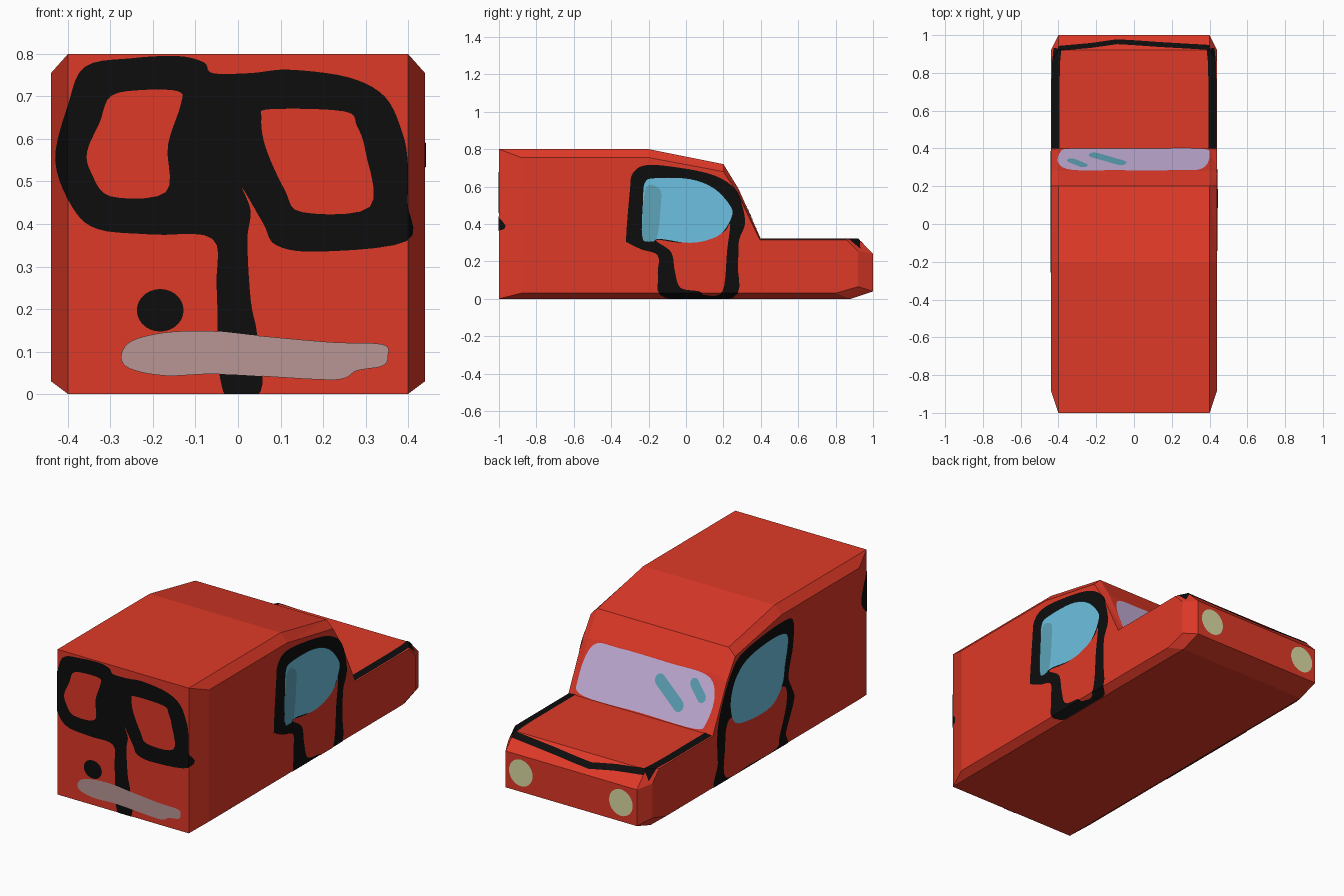
import bpy, bmesh, math
from mathutils import Vector
from mathutils.bvhtree import BVHTree

if "Cube" in bpy.data.objects:
    bpy.data.objects.remove(bpy.data.objects["Cube"])


def material(name, r, g, b):
    m = bpy.data.materials.new(name)
    m.diffuse_color = (r, g, b, 1)
    m.use_nodes = True
    m.node_tree.nodes["Principled BSDF"].inputs["Base Color"].default_value = m.diffuse_color
    return m


RED = material("red paint", .74, .041, .021)
BLACK = material("black line", .004, .004, .004)
BLUE = material("window blue", .15, .53, .75)
TEAL = material("glass streak", .11, .37, .48)
LILAC = material("windscreen lilac", .57, .44, .71)
GREY = material("bumper grey", .48, .30, .30)
CREAM = material("headlight cream", .71, .71, .37)


def add_object(name, bm, mat):
    me = bpy.data.meshes.new(name)
    bm.to_mesh(me)
    me.materials.append(mat)
    ob = bpy.data.objects.new(name, me)
    bpy.context.collection.objects.link(ob)
    return ob


# Van body: wide core profile with smaller side profiles, giving chamfered sides
core = [(-1, 0), (-1, .8), (-.2, .8), (.2, .72), (.28, .59), (.4, .32),
        (.92, .32), (1, .24), (1, .04), (.88, 0)]
side = [(-.88, .03), (-.88, .755), (-.2, .755), (.2, .68), (.275, .565), (.395, .315),
        (.86, .315), (.92, .255), (.92, .065), (.8, .03)]
body = bmesh.new()
rings = [[body.verts.new((x, y, z)) for y, z in prof]
         for x, prof in ((-.44, side), (-.4, core), (.4, core), (.44, side))]
for a, b in zip(rings, rings[1:]):
    for i in range(len(a)):
        j = (i + 1) % len(a)
        body.faces.new((a[i], a[j], b[j], b[i]))
body.faces.new(rings[0])
body.faces.new(rings[-1])
bmesh.ops.recalc_face_normals(body, faces=body.faces[:])
bmesh.ops.triangulate(body, faces=body.faces[:])
add_object("van_body", body, RED)
tree = BVHTree.FromBMesh(body)
creases = [(e.verts[0].co.copy(), e.verts[1].co.copy()) for e in body.edges]

# Each view: how a flat drawing maps to space, and the projection direction
VIEWS = {
    "rear": (lambda a, b: Vector((a, -2, b)), Vector((0, 1, 0))),
    "front": (lambda a, b: Vector((a, 2, b)), Vector((0, -1, 0))),
    "right": (lambda a, b: Vector((2, a, b)), Vector((-1, 0, 0))),
    "left": (lambda a, b: Vector((-2, a, b)), Vector((1, 0, 0))),
    "top": (lambda a, b: Vector((a, b, 2)), Vector((0, 0, -1))),
}


def smooth(pts, n=5):
    """Closed rounded outline through the points."""
    out, k = [], len(pts)
    for i in range(k):
        p0, p1, p2, p3 = (Vector(pts[(i + d) % k]) for d in (-1, 0, 1, 2))
        for s in range(n):
            t = s / n
            out.append(.5 * (2 * p1 + (p2 - p0) * t + (2 * p0 - 5 * p1 + 4 * p2 - p3) * t * t
                             + (3 * p1 - p0 - 3 * p2 + p3) * t ** 3))
    return out


def ellipse(cx, cy, rx, ry, n=28):
    return [(cx + rx * math.cos(i * math.tau / n), cy + ry * math.sin(i * math.tau / n))
            for i in range(n)]


def stroke(pts, width):
    """Outline of a brush line along an open path."""
    pts = [Vector(p) for p in pts]
    left, right = [], []
    for i, p in enumerate(pts):
        d = (pts[min(i + 1, len(pts) - 1)] - pts[max(i - 1, 0)]).normalized()
        n = Vector((-d.y, d.x)) * width / 2
        left.append(p + n)
        right.append(p - n)
    return left + right[::-1]


def capsule(a, b, r, n=8):
    a, b = Vector(a), Vector(b)
    ang = math.atan2(b.y - a.y, b.x - a.x)
    return [c + r * Vector((math.cos(t), math.sin(t)))
            for c, start in ((b, ang - math.pi / 2), (a, ang + math.pi / 2))
            for t in (start + math.pi * i / n for i in range(n + 1))]


def plate(name, view, outline, mat, layer=1):
    """Thin painted patch, cut along the body creases and laid on the body."""
    place, d = VIEWS[view]
    bm = bmesh.new()
    f = bm.faces.new([bm.verts.new(place(p[0], p[1])) for p in outline])
    f.normal_update()
    if f.normal.dot(d) > 0:
        f.normal_flip()
    bmesh.ops.triangulate(bm, faces=[f])
    for a, b in creases:
        n = (b - a).cross(d)
        if n.length > 1e-4:
            bmesh.ops.bisect_plane(bm, geom=bm.verts[:] + bm.edges[:] + bm.faces[:],
                                   dist=1e-5, plane_co=a, plane_no=n.normalized())
    for v in bm.verts:
        p = v.co.copy()
        centre = Vector((0, 0, .3))
        centre -= d * (centre - p).dot(d)
        for _ in range(25):
            hit = tree.ray_cast(p, d)[0]
            if hit:
                v.co = hit - d * .0026 * layer
                break
            p = p.lerp(centre, .006)
    add_object(name, bm, mat)


# Rear doors: black frame lines, panes, handle and bumper
plate("rear_door_lines", "rear", smooth([
    (-.43, .55), (-.40, .68), (-.36, .77), (-.25, .79), (-.14, .795), (-.08, .78), (-.06, .755),
    (.03, .755), (.12, .763), (.26, .745), (.345, .70), (.385, .62), (.399, .55), (.399, .45),
    (.397, .36), (.19, .335), (.09, .35), (.06, .40), (.01, .485), (.03, .43), (.022, .36),
    (.03, .22), (.045, .14), (.053, .005), (-.035, .005), (-.05, .245), (-.06, .365),
    (-.20, .375), (-.33, .388), (-.39, .44)]), BLACK)
plate("rear_left_pane", "rear", smooth([
    (-.30, .70), (-.23, .715), (-.14, .712), (-.135, .68), (-.165, .585), (-.17, .475),
    (-.30, .465), (-.345, .52), (-.355, .57), (-.325, .64)]), RED, 2)
plate("rear_right_pane", "rear", smooth([
    (.055, .65), (.075, .67), (.25, .665), (.28, .63), (.30, .57), (.31, .44),
    (.15, .428), (.11, .48), (.065, .58)]), RED, 2)
plate("rear_door_handle", "rear", ellipse(-.183, .197, .055, .05), BLACK)
plate("rear_bumper", "rear", smooth([
    (-.275, .09), (-.25, .125), (-.17, .145), (-.06, .148), (.05, .137), (.22, .122),
    (.34, .117), (.353, .09), (.34, .066), (.28, .055), (.25, .037), (.19, .034),
    (-.04, .047), (-.17, .043), (-.255, .06)]), GREY, 2)

# Right door: black frame, red lower panel, window with streak
plate("right_door_frame", "right", smooth([
    (-.32, .33), (-.30, .58), (-.285, .67), (-.21, .715), (-.03, .70), (.15, .66), (.26, .59),
    (.30, .50), (.315, .40), (.283, .31), (.277, .18), (.25, .005), (-.11, .005),
    (-.15, .12), (-.15, .23), (-.24, .265), (-.31, .30)]), BLACK)
plate("right_door_panel", "right", smooth([
    (-.16, .315), (0, .30), (.19, .35), (.235, .40), (.22, .26), (.195, .04), (.10, .02),
    (.07, .04), (-.03, .06), (-.06, .15), (-.08, .25)]), RED, 2)
plate("right_window", "right", smooth([
    (-.235, .34), (-.23, .52), (-.22, .62), (-.165, .645), (.02, .64), (.15, .59),
    (.235, .50), (.245, .44), (.19, .35), (.10, .31), (0, .30), (-.14, .32), (-.20, .305)]),
    BLUE, 3)
plate("right_window_streak", "right", smooth([
    (-.215, .59), (-.14, .585), (-.135, .50), (-.155, .33), (-.20, .307), (-.234, .34)]), TEAL, 3.5)

# Left door, drawn a little differently
plate("left_door_frame", "left", smooth([
    (-.30, .69), (-.2, .715), (0, .70), (.17, .665), (.26, .57), (.33, .43), (.36, .30),
    (.355, .15), (.35, .005), (-.21, .005), (-.24, .1), (-.31, .25), (-.29, .32),
    (-.26, .4), (-.30, .55)]), BLACK)
plate("left_door_panel", "left", smooth([
    (-.21, .36), (0, .32), (.22, .36), (.28, .33), (.295, .22), (.29, .05), (.08, .04),
    (-.15, .04), (-.18, .1), (-.24, .26)]), RED, 2)
plate("left_window", "left", smooth([
    (-.25, .62), (-.15, .66), (.08, .64), (.2, .57), (.25, .45), (.22, .33), (.1, .29),
    (-.1, .29), (-.2, .37), (-.225, .47)]), BLUE, 3)

# Windscreen with two streaks
plate("windscreen", "front", smooth([
    (.40, .40), (.36, .565), (.2, .585), (-.1, .585), (-.33, .58), (-.40, .50), (-.39, .37),
    (-.33, .328), (0, .328), (.35, .328)]), LILAC)
plate("windscreen_long_streak", "front", capsule((-.07, .50), (-.21, .41), .03), TEAL, 2)
plate("windscreen_short_streak", "front", capsule((-.27, .53), (-.33, .475), .025), TEAL, 2)

# Bonnet lines and headlights
plate("bonnet_front_line", "top", stroke([
    (-.40, .93), (-.23, .945), (-.09, .965), (.0, .96), (.14, .95), (.40, .935)], .026), BLACK)
for s, label in ((-1, "left"), (1, "right")):
    plate(label + "_bonnet_line", "top",
          stroke([(s * .415, .40), (s * .415, .75), (s * .412, .86), (s * .405, .93)], .042), BLACK)
    plate(label + "_headlight", "front", ellipse(s * .305, .145, .072, .073), CREAM)
